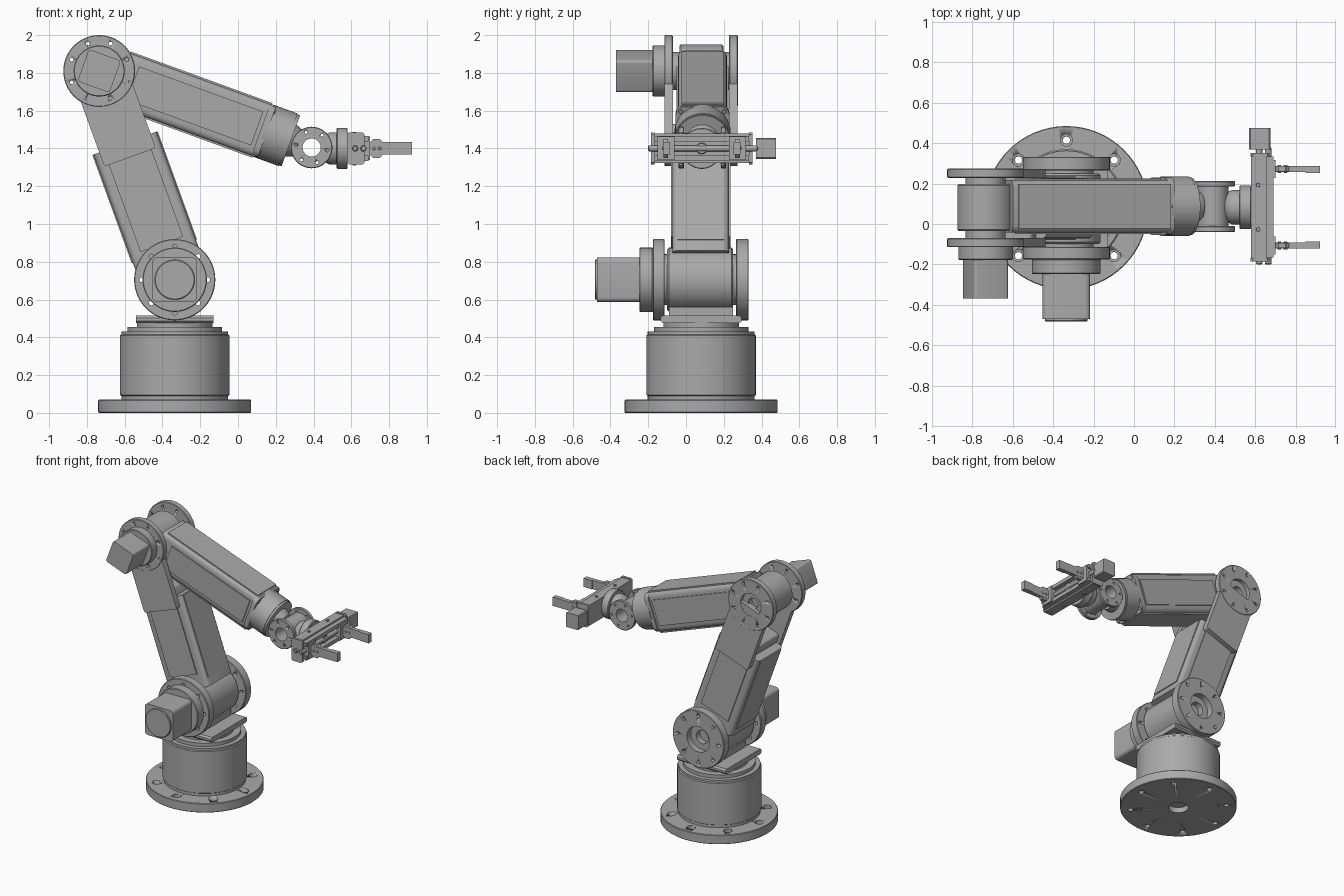
import bpy, bmesh
from math import radians, cos, sin, pi
from mathutils import Matrix, Vector

cube = bpy.data.objects.get("Cube")
if cube:
    bpy.data.objects.remove(cube, do_unlink=True)

grey = bpy.data.materials.new("machined_grey")
grey.use_nodes = True
COLOUR = (0.4, 0.4, 0.4, 1)
grey.diffuse_color = COLOUR
grey.node_tree.nodes["Principled BSDF"].inputs["Base Color"].default_value = COLOUR

AXES = {"X": Matrix.Rotation(pi / 2, 4, "Y"),
        "Y": Matrix.Rotation(-pi / 2, 4, "X"),
        "Z": Matrix.Identity(4)}


def frame(x, z, pitch=0, y=0):
    return Matrix.Translation((x, y, z)) @ Matrix.Rotation(radians(pitch), 4, "Y")


def finish(name, bm, matrix):
    bmesh.ops.recalc_face_normals(bm, faces=bm.faces)
    mesh = bpy.data.meshes.new(name)
    bm.to_mesh(mesh)
    bm.free()
    mesh.materials.append(grey)
    ob = bpy.data.objects.new(name, mesh)
    ob.matrix_world = matrix
    bpy.context.collection.objects.link(ob)
    bpy.ops.object.select_all(action="DESELECT")
    ob.select_set(True)
    bpy.context.view_layer.objects.active = ob
    bpy.ops.object.shade_smooth_by_angle(angle=radians(30))
    return ob


def box(name, fr, xs, ys, zs, bevel=0, along="X", segments=4):
    """Box with the edges parallel to one axis rounded."""
    size = Vector([b - a for a, b in (xs, ys, zs)])
    mid = Vector([(a + b) / 2 for a, b in (xs, ys, zs)])
    bm = bmesh.new()
    bmesh.ops.create_cube(bm, size=1, matrix=Matrix.Translation(mid) @ Matrix.Diagonal((*size, 1)))
    if bevel:
        k = "XYZ".index(along)
        edges = [e for e in bm.edges if abs((e.verts[0].co - e.verts[1].co)[k]) > size[k] * 0.9]
        bmesh.ops.bevel(bm, geom=edges, offset=bevel, segments=segments, profile=0.5, affect="EDGES")
    return finish(name, bm, fr)


def lathe(name, fr, axis, profile, steps=64):
    """Spin a closed (radius, height) outline about an axis."""
    bm = bmesh.new()
    vs = [bm.verts.new((r, 0, t)) for r, t in profile]
    es = [bm.edges.new((vs[i - 1], vs[i])) for i in range(len(vs))]
    bmesh.ops.spin(bm, geom=vs + es, axis=(0, 0, 1), cent=(0, 0, 0), angle=2 * pi, steps=steps, use_merge=True)
    bmesh.ops.remove_doubles(bm, verts=bm.verts, dist=1e-5)
    bad = [f for f in bm.faces if f.calc_area() < 1e-9]
    bmesh.ops.delete(bm, geom=bad, context="FACES")
    loose = [e for e in bm.edges if not e.link_faces]
    bmesh.ops.delete(bm, geom=loose, context="EDGES")
    return finish(name, bm, fr @ AXES[axis])


def disc(name, fr, axis, r, t0, t1, hole=0, chamfer=0.004):
    c = chamfer
    return lathe(name, fr, axis, [(hole, t0), (r - c, t0), (r, t0 + c), (r, t1 - c), (r - c, t1), (hole, t1)])


def drill(ob, ring, r, t0, t1, count=8, start=0):
    """Cut a ring of bolt holes about the part's own axis."""
    bm = bmesh.new()
    for i in range(count):
        a = radians(start) + 2 * pi * i / count
        bmesh.ops.create_cone(bm, cap_ends=True, segments=16, radius1=r, radius2=r, depth=t1 - t0,
                              matrix=Matrix.Translation((ring * cos(a), ring * sin(a), (t0 + t1) / 2)))
    cutter = finish("hole_cutter", bm, ob.matrix_world.copy())
    cutter.hide_render = True
    mod = ob.modifiers.new("holes", "BOOLEAN")
    mod.operation, mod.object, mod.solver = "DIFFERENCE", cutter, "EXACT"
    bpy.context.view_layer.objects.active = ob
    bpy.ops.object.modifier_apply(modifier=mod.name)
    bpy.data.objects.remove(cutter, do_unlink=True)


# Base and turntable
base = frame(-0.335, 0, y=0.08)
flange = disc("base_flange", base, "Z", 0.405, 0, 0.07, hole=0.07)
drill(flange, 0.335, 0.018, -0.02, 0.1)
drill(flange, 0.335, 0.03, 0.04, 0.1)
lathe("base_drum", base, "Z", [(0, 0.04), (0.283, 0.04), (0.283, 0.09), (0.29, 0.095), (0.29, 0.41),
                               (0.283, 0.415), (0.283, 0.43), (0.25, 0.43), (0.25, 0.455),
                               (0.2, 0.455), (0.2, 0.48), (0, 0.48)])
box("shoulder_bracket", base, (-0.205, 0.205), (-0.215, 0.215), (0.475, 0.515), 0.012, "X", 1)
box("bracket_saddle", base, (-0.1, 0.1), (-0.17, 0.17), (0.5, 0.56))

# Shoulder joint
shoulder = frame(-0.335, 0.705)
lathe("shoulder_housing", shoulder, "Y", [
    (0.05, -0.14), (0.135, -0.14), (0.135, -0.1), (0.16, -0.1), (0.17, -0.09), (0.17, 0.24),
    (0.16, 0.25), (0.135, 0.25), (0.135, 0.285), (0.05, 0.285)])
disc("shoulder_shaft", shoulder, "Y", 0.06, -0.15, 0.24)
for name, y0, y1, hole in (("front", -0.175, -0.113, 0), ("back", 0.265, 0.332, 0.095)):
    d = disc("shoulder_disc_" + name, shoulder, "Y", 0.215, y0, y1, hole)
    drill(d, 0.175, 0.012, y0 - 0.02, y1 + 0.02)
disc("shoulder_motor_flange", shoulder, "Y", 0.17, -0.247, -0.175)
box("shoulder_motor", shoulder, (-0.118, 0.118), (-0.47, -0.24), (-0.118, 0.118), 0.025, "Y")
disc("shoulder_motor_cap", shoulder, "Y", 0.106, -0.482, -0.465)

# Lower arm: local x runs from shoulder to elbow
lower = frame(-0.335, 0.705, -110)
box("lower_arm_beam", lower, (0.1, 0.77), (-0.072, 0.227), (-0.178, 0.178), 0.03)
for side, y0, y1 in (("front", -0.08, -0.07), ("back", 0.225, 0.235)):
    box("lower_arm_panel_" + side, lower, (0.2, 0.72), (y0, y1), (-0.12, 0.12))
for side, z0, z1 in (("rear", -0.184, -0.17), ("fore", 0.17, 0.184)):
    box("lower_arm_cover_" + side, lower, (0.16, 0.768), (-0.045, 0.2), (z0, z1))
for side, y0, y1 in (("front", -0.113, -0.07), ("back", 0.227, 0.272)):
    box("elbow_fork_" + side, lower, (0.69, 1.15), (y0, y1), (-0.145, 0.145), 0.015, "Y")
box("fork_spacer", lower, (0.74, 0.84), (-0.072, 0.229), (-0.12, 0.12), 0.02, "Y")

# Elbow joint
elbow = frame(-0.735, 1.81, 20)
lathe("elbow_housing", elbow, "Y", [
    (0.04, -0.09), (0.1, -0.09), (0.1, -0.035), (0.132, -0.035), (0.14, -0.027), (0.14, 0.19),
    (0.132, 0.198), (0.1, 0.198), (0.1, 0.245), (0.04, 0.245)], 48)
disc("elbow_shaft", elbow, "Y", 0.05, -0.1, 0.2)
for name, y0, y1, hole in (("front", -0.115, -0.07, 0), ("back", 0.228, 0.274, 0.085)):
    d = disc("elbow_disc_" + name, elbow, "Y", 0.19, y0, y1, hole)
    drill(d, 0.157, 0.01, y0 - 0.02, y1 + 0.02, start=2.5)
disc("elbow_motor_flange", elbow, "Y", 0.135, -0.177, -0.11)
box("elbow_motor", elbow, (-0.09, 0.09), (-0.37, -0.17), (-0.09, 0.09), 0.015, "Y")

# Forearm: local x runs from elbow to wrist
MID = 0.0875
box("forearm_beam", elbow, (0.09, 0.93), (MID - 0.13, MID + 0.13), (-0.147, 0.147), 0.035)
for side, s in (("front", -1), ("back", 1)):
    y = MID + s * 0.132
    box("forearm_panel_" + side, elbow, (0.19, 0.89), (y - 0.006, y + 0.006), (-0.095, 0.095))
for side, s in (("top", 1), ("bottom", -1)):
    box("forearm_cover_" + side, elbow, (0.12, 0.92), (MID - 0.11, MID + 0.11),
        (s * 0.149 - 0.005, s * 0.149 + 0.005))
arm_axis = elbow @ Matrix.Translation((0, MID, 0))
box("forearm_end_plate", arm_axis, (0.91, 0.945), (-0.142, 0.142), (-0.142, 0.142), 0.045)
lathe("forearm_collar", arm_axis, "X", [(0, 0.93), (0.148, 0.93), (0.148, 1.065), (0.143, 1.065),
                                        (0.143, 1.08), (0.09, 1.08), (0.07, 1.13), (0, 1.13)], 48)
for sy in (-1, 1):
    for sz in (-1, 1):
        disc("end_plate_bolt", arm_axis @ Matrix.Translation((0, sy * 0.115, sz * 0.115)),
             "X", 0.012, 0.895, 0.95, chamfer=0.002)

# Wrist
wrist = frame(0.39, 1.405)
disc("wrist_hub", wrist, "Y", 0.078, -0.02, 0.19, 0.048)
for name, y0, y1 in (("front", -0.04, -0.01), ("back", 0.185, 0.213)):
    d = disc("wrist_disc_" + name, wrist, "Y", 0.11, y0, y1, 0.048)
    drill(d, 0.085, 0.008, y0 - 0.01, y1 + 0.01, 6, 10)
wrist_axis = frame(0, 1.4, y=0.083)
lathe("wrist_stem", wrist_axis, "X", [(0, 0.445), (0.05, 0.445), (0.075, 0.465), (0.085, 0.485),
                                      (0.085, 0.53), (0, 0.53)], 48)
disc("tool_flange", wrist_axis, "X", 0.108, 0.522, 0.58)

# Gripper body with slide rails
box("gripper_body", wrist_axis, (0.58, 0.655), (-0.255, 0.255), (-0.078, 0.078))
for s in (-1, 1):
    box("gripper_end_plate", wrist_axis, (0.578, 0.67), (s * 0.26 - 0.009, s * 0.26 + 0.009),
        (-0.085, 0.085), 0.01, "Y", 1)
    box("slide_rail", wrist_axis, (0.65, 0.69), (-0.25, 0.25), (s * 0.052 - 0.014, s * 0.052 + 0.014))
    for y in (-0.11, 0.11):
        disc("body_bolt", wrist_axis @ Matrix.Translation((0.615, y, 0)), "Z",
             0.01, s * 0.084 - 0.006, s * 0.084 + 0.004, chamfer=0.001)
disc("lead_screw", frame(0.665, 1.4), "Y", 0.016, -0.2, 0.38)
disc("tool_boss", wrist_axis, "X", 0.03, 0.65, 0.675)
box("gripper_motor", wrist_axis, (0.57, 0.675), (0.287, 0.393), (-0.055, 0.055), 0.006, "Y", 1)
disc("gripper_motor_shaft", frame(0.62, 1.4), "Y", 0.015, 0.33, 0.375)
disc("screw_end_cap", frame(0.62, 1.4), "Y", 0.015, -0.2, -0.18)

# Jaws, one on each side
for s in (-1, 1):
    c = s * 0.19

    def jaw(name, xs, half, zs, shift=0, bevel=0):
        y = c - s * shift
        return box(name, wrist_axis, xs, (y - half, y + half), zs, bevel, "Y", 1)
    jaw("jaw_carriage", (0.655, 0.70), 0.045, (-0.062, 0.062))
    jaw("jaw_bracket", (0.695, 0.77), 0.013, (-0.05, 0.05), 0, 0.02)
    jaw("jaw_finger", (0.69, 0.92), 0.015, (-0.033, 0.033))
    jaw("jaw_pad", (0.85, 0.92), 0.007, (-0.033, 0.033), 0.014)
    for x in (0.72, 0.75):
        disc("jaw_bolt", frame(x, 1.4, y=0.083 + c), "Y", 0.009, -0.02, 0.02, chamfer=0.002)
